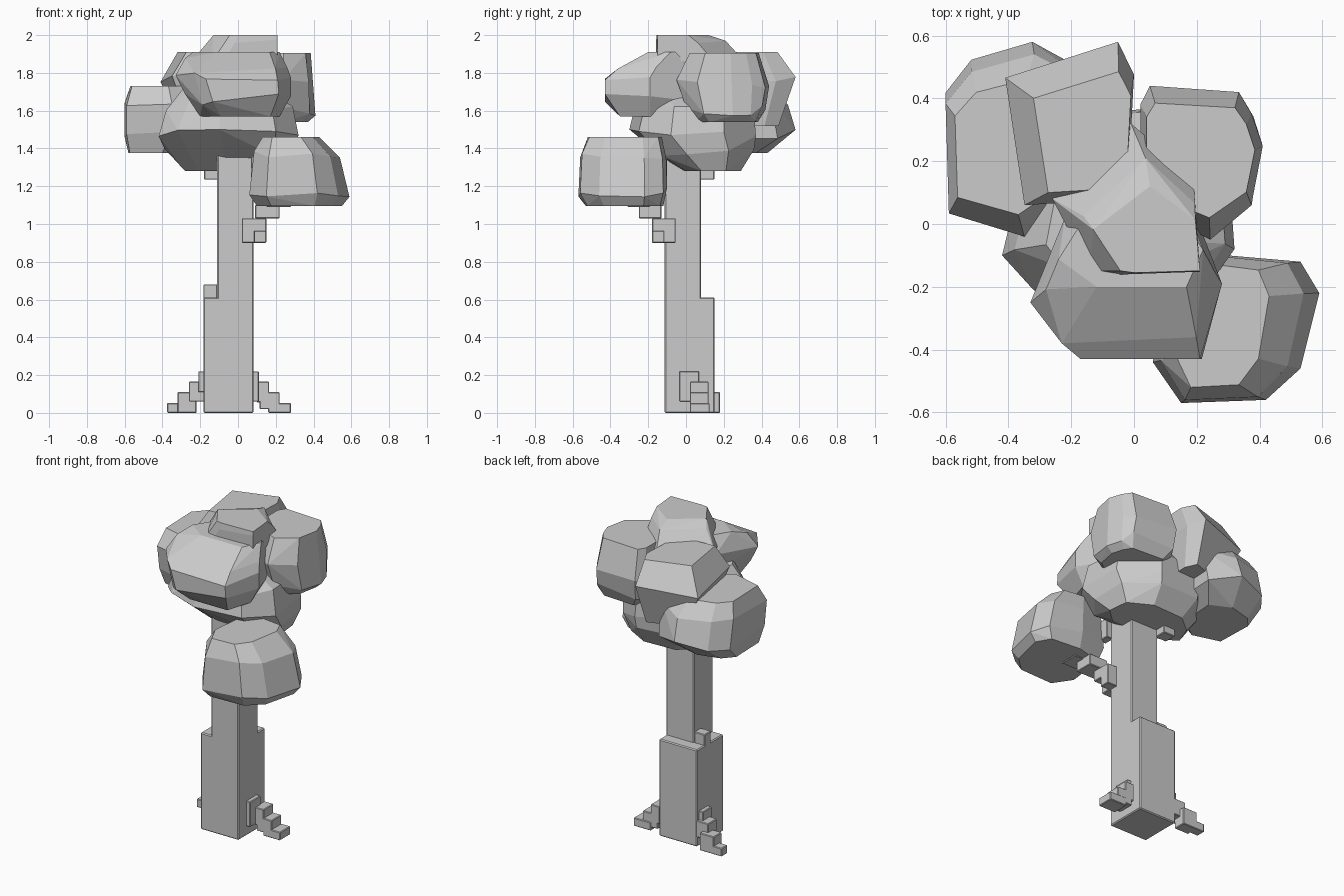
import bpy, bmesh, random

random.seed(4)


def finish(name, bm):
    bmesh.ops.recalc_face_normals(bm, faces=bm.faces)
    mesh = bpy.data.meshes.new(name)
    bm.to_mesh(mesh)
    bm.free()
    ob = bpy.data.objects.new(name, mesh)
    bpy.context.collection.objects.link(ob)
    return ob


def box(name, x, y, z, bevel=0.004):
    """Slightly bevelled block given by its extents."""
    bm = bmesh.new()
    bmesh.ops.create_cube(bm, size=1)
    for v in bm.verts:
        for i, (a, b) in enumerate((x, y, z)):
            v.co[i] = a if v.co[i] < 0 else b
    ob = finish(name, bm)
    m = ob.modifiers.new("Bevel", "BEVEL")
    m.width, m.segments = bevel, 1
    return ob


def clump(name, outline, levels, jitter=0.01):
    """Faceted leaf mass: plan outline fitted to a rectangle at each level, then hulled.
    level = (z, x0, x1, y0, y1)"""
    xs, ys = [p[0] for p in outline], [p[1] for p in outline]
    bm = bmesh.new()
    for n, (z, x0, x1, y0, y1) in enumerate(levels):
        inner = 0 < n < len(levels) - 1
        for px, py in outline:
            u = (px - min(xs)) / (max(xs) - min(xs))
            v = (py - min(ys)) / (max(ys) - min(ys))
            dz = random.uniform(-3, 3) * jitter if inner else 0
            z1 = min(max(z + dz, levels[0][0]), levels[-1][0])
            bm.verts.new((x0 + u * (x1 - x0), y0 + v * (y1 - y0), z1))
    res = bmesh.ops.convex_hull(bm, input=bm.verts)
    junk = {g for g in res["geom_interior"] + res["geom_unused"]
            if isinstance(g, bmesh.types.BMVert)}
    bmesh.ops.delete(bm, geom=list(junk), context="VERTS")
    bmesh.ops.dissolve_limit(bm, angle_limit=0.12, verts=bm.verts, edges=bm.edges)
    return finish(name, bm)


# Trunk
box("trunk_upper", (-.11, .083), (-.113, .08), (.0, 1.45), .006)
box("trunk_lower", (-.183, .083), (-.113, .152), (0, .612), .006)
box("trunk_knot", (-.183, -.11), (.01, .075), (.58, .68))

# Stepped roots on both sides
for x, y, z in [
    ((.07, .11), (-.035, .07), (.06, .22)),
    ((.10, .165), (.02, .12), (.055, .165)),
    ((.115, .22), (.02, .12), (.02, .11)),
    ((.16, .28), (.02, .125), (0, .052)),
]:
    box("right_root", x, y, z)
for x, y, z in [
    ((-.21, -.17), (.04, .13), (.11, .22)),
    ((-.26, -.17), (.06, .15), (.06, .165)),
    ((-.32, -.22), (.10, .18), (.0, .11)),
    ((-.375, -.22), (.12, .18), (0, .052)),
]:
    box("left_root", x, y, z)

# Stepped branch carrying the low leaf clump
for x, y, z in [
    ((.02, .09), (-.18, -.10), (.90, 1.03)),
    ((.08, .15), (-.12, -.055), (.90, .97)),
    ((.05, .15), (-.18, -.055), (.96, 1.03)),
    ((.09, .22), (-.25, -.13), (1.03, 1.10)),
    ((.15, .28), (-.31, -.19), (1.09, 1.16)),
]:
    box("branch_step", x, y, z)

# Branch stubs under the crown
box("left_stub", (-.18, -.10), (.07, .15), (1.235, 1.36))
box("front_stub", (.07, .12), (-.17, -.10), (1.235, 1.36))

# Leaf clumps
clump("low_right_leaves",
      [(.06, -.44), (.15, -.57), (.42, -.56), (.53, -.46), (.59, -.22), (.53, -.12), (.30, -.10), (.10, -.15)],
      [(1.095, .10, .55, -.53, -.12), (1.17, .06, .59, -.57, -.10), (1.37, .085, .54, -.56, -.105),
       (1.46, .13, .43, -.52, -.13)])
clump("core_leaves",
      [(-.42, -.1), (-.32, -.21), (-.1, -.30), (.2, -.25), (.32, -.08), (.3, .2), (.1, .37), (-.2, .35), (-.36, .15)],
      [(1.28, -.28, .25, -.02, .29), (1.38, -.39, .30, -.17, .36), (1.49, -.42, .32, -.30, .37),
       (1.60, -.38, .29, -.27, .36), (1.73, -.28, .12, -.20, .25)])
clump("left_back_leaves",
      [(-.59, .03), (-.60, .41), (-.52, .52), (-.33, .58), (-.16, .48), (-.18, .1), (-.36, -.05)],
      [(1.375, -.58, -.25, .04, .43), (1.48, -.60, -.15, -.02, .58), (1.64, -.60, -.14, -.04, .54),
       (1.73, -.57, -.2, .03, .46)])
clump("back_leaves",
      [(-.41, .47), (-.06, .58), (-.01, .48), (-.03, .1), (-.35, .08)],
      [(1.52, -.3, -.03, .12, .49), (1.77, -.41, .0, .06, .58), (1.91, -.32, -.01, .10, .485)])
clump("right_back_leaves",
      [(.03, .38), (.06, .44), (.34, .42), (.38, .35), (.41, .24), (.38, .06), (.25, -.05), (.03, .06)],
      [(1.54, .08, .37, .05, .38), (1.60, .03, .41, .0, .42), (1.74, .02, .405, -.05, .44),
       (1.905, .04, .385, .02, .385)])
clump("front_leaves",
      [(-.22, .02), (-.33, -.25), (-.23, -.38), (-.17, -.43), (.21, -.43), (.28, -.19), (.2, 0)],
      [(1.57, -.2, .22, -.35, -.05), (1.66, -.28, .28, -.43, .02), (1.78, -.33, .28, -.43, .02),
       (1.85, -.28, .26, -.36, .02), (1.91, -.24, .22, -.20, .02)])
clump("top_leaves",
      [(-.14, -.15), (-.08, -.16), (.21, -.15), (.19, .12), (.10, .21), (-.01, .30), (-.26, .07)],
      [(1.72, -.2, .16, -.1, .24), (1.86, -.26, .21, -.16, .32), (1.97, -.16, .21, -.16, .21),
       (2.0, -.13, .21, -.155, .12)], .006)
